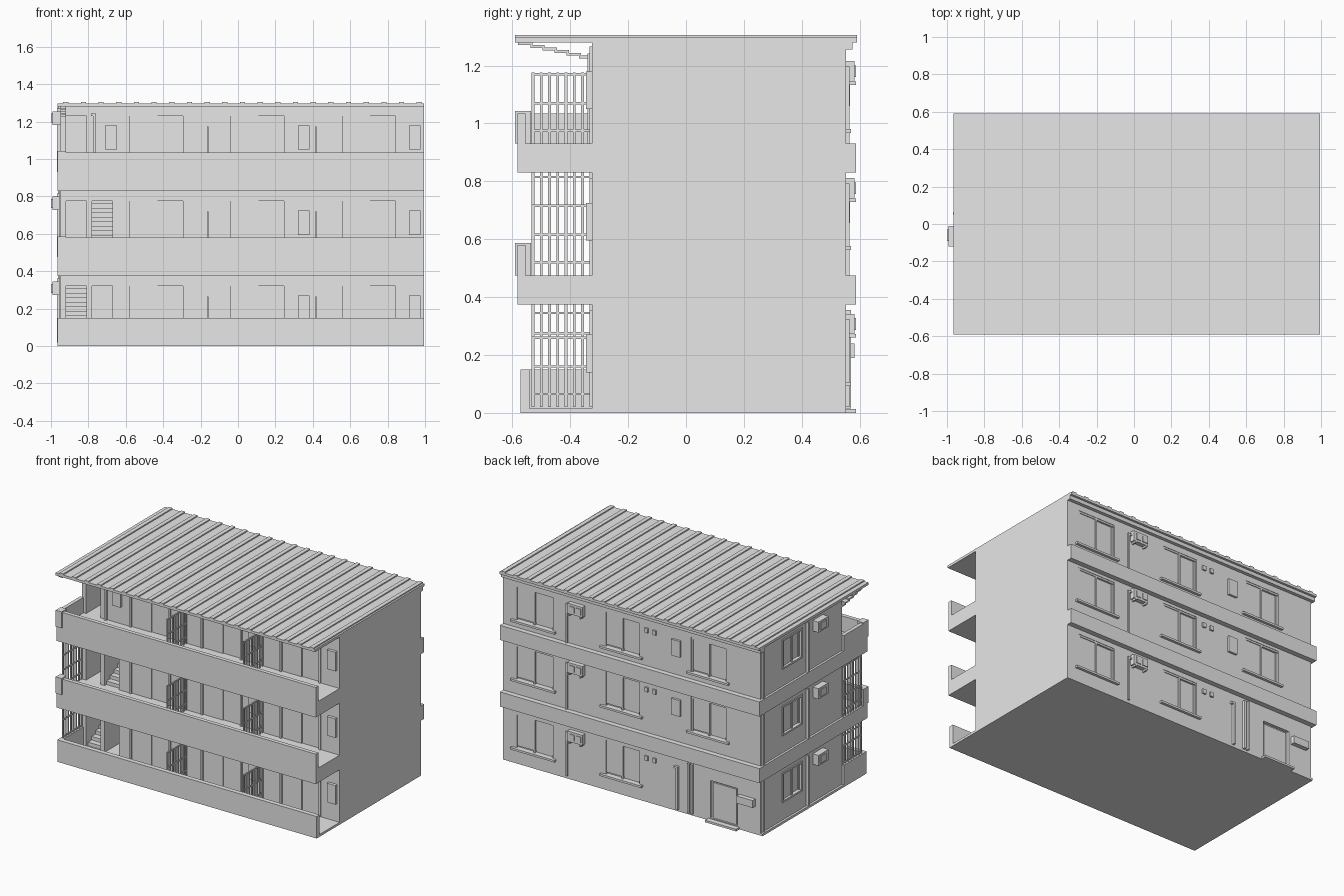
import bpy, bmesh
from mathutils import Vector

cube = bpy.data.objects.get("Cube")
if cube:
    bpy.data.objects.remove(cube, do_unlink=True)

grey = bpy.data.materials.new("plain grey")
grey.use_nodes = True
colour = (0.8, 0.8, 0.8, 1)
grey.diffuse_color = colour
grey.node_tree.nodes["Principled BSDF"].inputs["Base Color"].default_value = colour


def build(name, boxes):
    """One object made of boxes, each (x0, x1, y0, y1, z0, z1)."""
    bm = bmesh.new()
    for x0, x1, y0, y1, z0, z1 in boxes:
        made = bmesh.ops.create_cube(bm, size=1)
        size = Vector((x1 - x0, y1 - y0, z1 - z0))
        mid = Vector((x0 + x1, y0 + y1, z0 + z1)) / 2
        for v in made["verts"]:
            v.co = Vector([a * b for a, b in zip(v.co, size)]) + mid
    mesh = bpy.data.meshes.new(name)
    bm.to_mesh(mesh)
    bm.free()
    mesh.materials.append(grey)
    obj = bpy.data.objects.new(name, mesh)
    bpy.context.collection.objects.link(obj)
    return obj


LEFT, RIGHT = -0.965, 0.995      # ends of the building
WALL, FRONT, BACK = -0.95, -0.325, 0.552
FLOORS = (0.02, 0.475, 0.93)
SILLS = (0.107, 0.576, 0.98)     # rear window sills

cuts, panes, frames = [], [], []


def front_frame(x0, x1, z0, z1, t=0.013):
    y0, y1 = FRONT - 0.008, FRONT + 0.01
    frames.extend([(x0, x0 + t, y0, y1, z0, z1), (x1 - t, x1, y0, y1, z0, z1),
                   (x0, x1, y0, y1, z1 - t, z1)])


# Front sliding doors
for f in FLOORS:
    for x in (-0.59, -0.05, 0.545):
        end = x + 0.31
        cuts.append((x, end, FRONT - 0.1, FRONT + 0.02, f, f + 0.335))
        front_frame(x, end, f, f + 0.335)
        m = (x + end) / 2
        frames.append((x, end, FRONT, FRONT + 0.025, f + 0.3, f + 0.335))
        for a, b, d in ((x + 0.013, m + 0.005, 0.006), (m - 0.005, end - 0.013, 0.012)):
            panes.append((a, b, FRONT + d, FRONT + d + 0.01, f, f + 0.3))

# Stairwell openings, flights and steps
steps = []
for i, f in enumerate(FLOORS):
    top = f + 0.3
    cuts.append((-0.92, -0.81, FRONT - 0.1, 0.2, f, top))
    if i < 2:
        cuts.append((-0.78, -0.67, FRONT - 0.1, 0.2, f, top))
        x = (-0.92, -0.78)[i]
        for n in range(12):
            y = FRONT + 0.02 + n * 0.04
            steps.append((x, x + 0.11, y, 0.2, f, f + 0.024 * (n + 1)))
build("stair_steps", steps)

# Rear windows and sills
sills = []
for i, s in enumerate(SILLS):
    for x0, x1 in ((0.62, 0.905), (-0.035, 0.23), (-0.69, -0.425)):
        if i == 0 and x0 < -0.5:
            continue
        cuts.append((x0, x1, BACK - 0.02, BACK + 0.1, s, s + 0.235))
        m = (x0 + x1) / 2
        for a, b, d in ((x0, m + 0.006, 0.016), (m - 0.006, x1, 0.008)):
            panes.append((a + 0.012, b - 0.012, BACK - d - 0.006, BACK - d, s + 0.012, s + 0.223))
            for c in (a, b - 0.012):
                frames.append((c, c + 0.012, BACK - d - 0.006, BACK - d + 0.006, s, s + 0.235))
        frames.append((x0, x1, BACK - 0.02, BACK - 0.003, s + 0.223, s + 0.235))
        sills.append((x0 - 0.025, x1 + 0.025, BACK - 0.01, BACK + 0.018, s - 0.014, s))

# Side windows on the right-hand end
for f in FLOORS:
    z0, z1 = f + 0.13, f + 0.31
    cuts.append((WALL - 0.1, WALL + 0.02, 0.12, 0.31, z0, z1))
    for a, b, d in ((0.12, 0.222, 0.016), (0.208, 0.31, 0.008)):
        panes.append((WALL + d, WALL + d + 0.006, a, b, z0, z1))
        for c in (a, b - 0.012):
            frames.append((WALL + d - 0.008, WALL + d + 0.004, c, c + 0.012, z0, z1))
    for a, b in ((z0 - 0.012, z0), (z1, z1 + 0.012)):
        frames.append((WALL - 0.008, WALL + 0.01, 0.108, 0.322, a, b))
    for a in (0.108, 0.31):
        frames.append((WALL - 0.008, WALL + 0.01, a, a + 0.012, z0, z1))

# Rear entrance door and step
cuts.append((-0.775, -0.57, BACK - 0.02, BACK + 0.1, 0.02, 0.275))
panes.append((-0.76, -0.585, BACK - 0.018, BACK - 0.01, 0.02, 0.262))
build("rear_step", [(-0.79, -0.555, BACK - 0.01, 0.588, 0, 0.014)])

# Main block with the openings cut out
block = build("main_block", [(WALL, RIGHT, FRONT, BACK, 0, 1.285)])
cutter = build("opening_cutter", cuts)
cutter.hide_render = True
cutter.hide_set(True)
mod = block.modifiers.new("openings", "BOOLEAN")
mod.object = cutter
mod.solver = "EXACT"
build("window_panes", panes)
build("window_frames", frames)
build("window_sills", sills)

# Floor bands around the rear and side, balcony slabs and parapets
build("ground_slab", [(LEFT, RIGHT, -0.572, BACK, 0, 0.016)])
bands, parapets = [], [(LEFT, RIGHT, -0.572, -0.54, 0, 0.15),
                       (LEFT, LEFT + 0.025, -0.572, FRONT, 0, 0.15)]
for f in FLOORS[1:]:
    z = f - 0.1
    bands += [(LEFT, RIGHT, -0.582, FRONT + 0.01, z, f),
              (LEFT, RIGHT, BACK - 0.01, 0.587, z, f),
              (LEFT, WALL + 0.01, FRONT, 0.587, z, f)]
    parapets += [(LEFT, RIGHT, -0.582, -0.555, f, f + 0.105),
                 (LEFT, LEFT + 0.045, -0.59, -0.535, f, f + 0.112)]
parapets.append((LEFT, LEFT + 0.025, -0.582, FRONT, FLOORS[2], FLOORS[2] + 0.105))
build("floor_bands", bands)
build("parapets", parapets)

# Balcony dividers and full-height end grilles
bars = []
GRILLE = [-0.533 + k * 0.0285 for k in range(8)]


def grille(x, z0, z1, rails):
    for y in GRILLE:
        bars.append((x - 0.004, x + 0.004, y, y + 0.009, z0, z1))
    for z in rails:
        bars.append((x - 0.004, x + 0.004, GRILLE[0], FRONT, z - 0.004, z + 0.004))


for f in FLOORS:
    for x in (-0.162, 0.415):
        grille(x, f, f + 0.245, (f + 0.045, f + 0.14, f + 0.24))
grille(-0.952, 0.15, 0.375, (0.16, 0.275, 0.345))
grille(-0.952, 0.475, 0.83, (0.52, 0.615, 0.715, 0.815))
build("balcony_grilles", bars)

# Wall-mounted water heaters and a balcony pipe
heaters = [(x, x + 0.063, FRONT - 0.02, FRONT, f + 0.12, f + 0.25)
           for f in FLOORS for x in (0.32, 0.914)]
heaters.append((-0.71, -0.647, FRONT - 0.02, FRONT, 1.05, 1.18))
build("water_heaters", heaters)
build("balcony_pipe", [(-0.775, -0.76, FRONT - 0.015, FRONT, 0.93, 1.24),
                       (-0.785, -0.76, FRONT - 0.015, FRONT, 1.23, 1.242)])

# Air conditioners with grille slots, brackets and pipes
units, pipes = [], []
for f, s in zip(FLOORS, SILLS):
    z = s + 0.165
    units.append((0.375, 0.49, BACK, 0.582, z, z + 0.07))
    units += [(x, x + 0.035, 0.58, 0.587, z + 0.015, z + 0.055) for x in (0.385, 0.435)]
    units += [(x, x + 0.01, BACK, 0.587, z - 0.012, z) for x in (0.385, 0.47)]
    pipes += [(0.505, 0.517, BACK, BACK + 0.012, f, z + 0.05),
              (0.47, 0.517, BACK, BACK + 0.012, z + 0.04, z + 0.052)]
    z = f + 0.252
    units.append((-0.993, WALL, -0.12, -0.012, z, z + 0.072))
    units.append((-0.999, -0.99, -0.09, -0.03, z + 0.012, z + 0.06))
    pipes.append((WALL - 0.018, WALL, 0.05, 0.062, f, f + 0.34))
    pipes.append((WALL - 0.012, WALL, 0.52, 0.535, f, f + 0.355))
build("air_conditioners", units)
pipes += [(x, x + 0.014, BACK, BACK + 0.018, 0.016, z)
          for x, z in ((-0.335, 0.31), (-0.42, 0.355), (-0.445, 0.355))]
pipes.append((-0.335, -0.305, BACK, BACK + 0.018, 0.296, 0.31))
build("wall_pipes", pipes)

# Small vents, meter boxes and mailbox
fittings = []
for i, s in enumerate(SILLS):
    fittings += [(x, x + 0.025, BACK, BACK + 0.012, s + 0.18, s + 0.21) for x in (-0.105, -0.165)]
    if i:
        fittings.append((-0.35, -0.285, BACK, BACK + 0.015, s + 0.08, s + 0.19))
fittings.append((-0.91, -0.79, BACK, 0.582, 0.19, 0.24))
build("wall_fittings", fittings)

# Ribbed roof sheet, gutter and stepped end brackets
roof = [(LEFT, RIGHT, -0.59, 0.59, 1.28, 1.297)]
for k in range(21):
    x = LEFT + 0.03 + k * 0.0945
    roof.append((x, x + 0.028, -0.59, 0.59, 1.29, 1.305))
build("ribbed_roof", roof)
build("gutter", [(LEFT, RIGHT, BACK - 0.01, 0.575, 1.255, 1.285)])
build("roof_brackets", [(WALL, WALL + 0.03, -0.58 + k * 0.042, -0.53 + k * 0.042,
                         1.27 - k * 0.009, 1.28 - k * 0.009) for k in range(6)])
